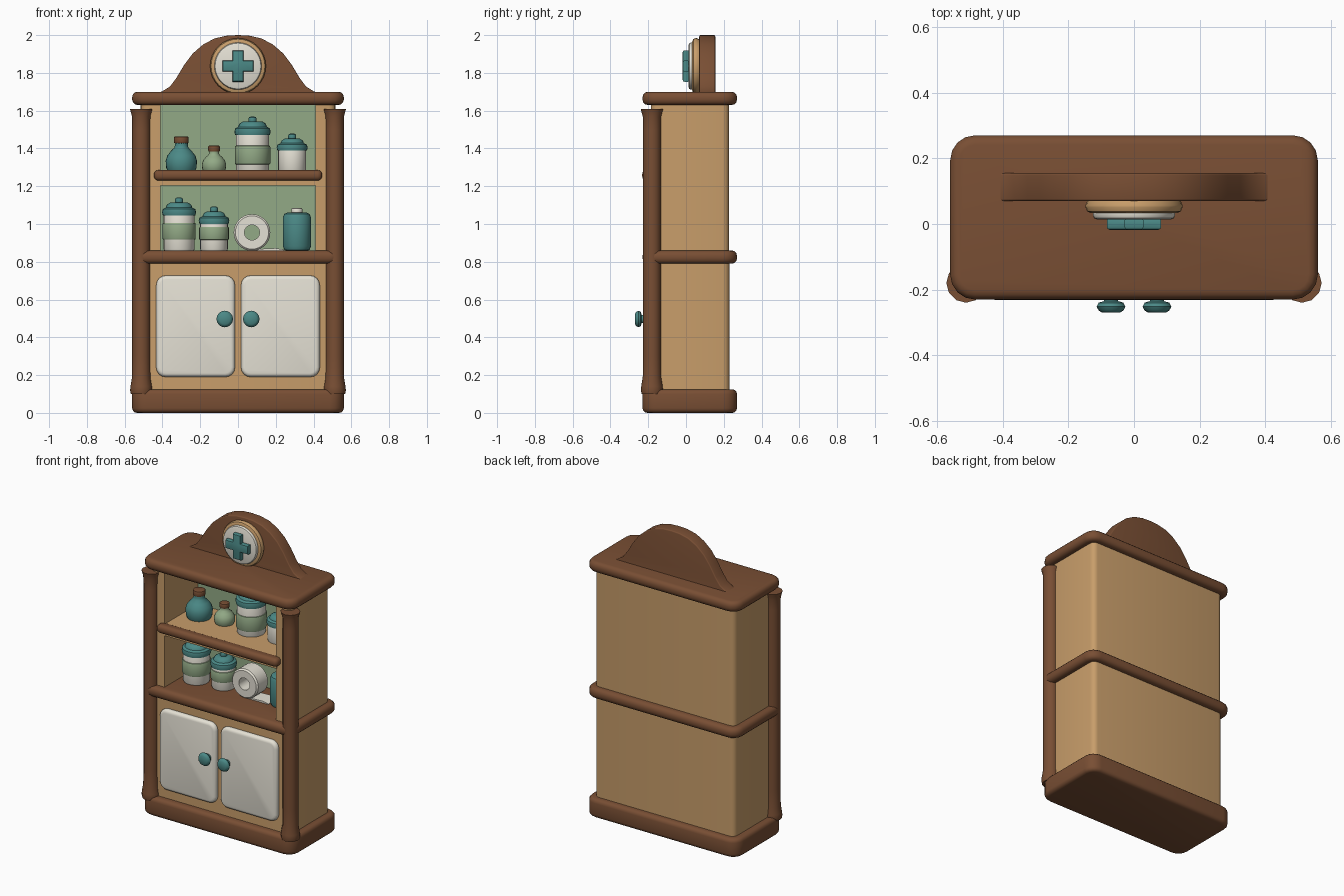
import bpy, bmesh, math
from mathutils import Matrix, Vector

if "Cube" in bpy.data.objects:
    bpy.data.objects.remove(bpy.data.objects["Cube"])

COLORS = {"brown": (0.19, 0.077, 0.034), "tan": (0.58, 0.34, 0.145), "teal": (0.07, 0.25, 0.24),
          "sage": (0.29, 0.40, 0.24), "cream": (0.78, 0.75, 0.66)}
MATS = {}
for key, rgb in COLORS.items():
    MATS[key] = bpy.data.materials.new(key)
    MATS[key].diffuse_color = (*rgb, 1)

FRONT = Matrix.Rotation(math.pi / 2, 4, 'X')  # local z -> world -y, local y -> world z


def finish(name, bm, color, matrix=Matrix()):
    bmesh.ops.remove_doubles(bm, verts=bm.verts, dist=1e-5)
    bmesh.ops.recalc_face_normals(bm, faces=bm.faces)
    bm.transform(matrix)
    me = bpy.data.meshes.new(name)
    bm.to_mesh(me)
    bm.free()
    me.materials.append(MATS[color])
    ob = bpy.data.objects.new(name, me)
    bpy.context.collection.objects.link(ob)
    bpy.ops.object.select_all(action='DESELECT')
    ob.select_set(True)
    bpy.context.view_layer.objects.active = ob
    bpy.ops.object.shade_smooth_by_angle(angle=math.radians(40))
    return ob


def prism(name, pts, lo, hi, color, bevel=0, segs=3, matrix=Matrix()):
    """Extrude an outline from lo to hi and round both rims."""
    bm = bmesh.new()
    bottom = [bm.verts.new((x, y, lo)) for x, y in pts]
    top = [bm.verts.new((x, y, hi)) for x, y in pts]
    caps = [bm.faces.new(bottom), bm.faces.new(top)]
    n = len(pts)
    for i in range(n):
        j = (i + 1) % n
        bm.faces.new((bottom[i], bottom[j], top[j], top[i]))
    bmesh.ops.recalc_face_normals(bm, faces=bm.faces)
    if bevel:
        edges = [e for f in caps for e in f.edges]
        bmesh.ops.bevel(bm, geom=edges, offset=bevel, segments=segs, profile=0.5,
                        affect='EDGES', clamp_overlap=True)
    return finish(name, bm, color, matrix)


def rounded(x0, x1, y0, y1, r, segs=4):
    """Rounded rectangle outline."""
    pts = []
    for k, (cx, cy) in enumerate(((x1 - r, y1 - r), (x0 + r, y1 - r), (x0 + r, y0 + r), (x1 - r, y0 + r))):
        for i in range(segs + 1):
            a = math.pi / 2 * (k + i / segs)
            pts.append((cx + r * math.cos(a), cy + r * math.sin(a)))
    return pts


def lathe(name, prof, loc, color, segs=24, matrix=Matrix()):
    """Revolve a (radius, height) profile."""
    bm = bmesh.new()
    rings = [[bm.verts.new((r * math.cos(2 * math.pi * i / segs), r * math.sin(2 * math.pi * i / segs), z))
              for i in range(segs)] for r, z in prof]
    for a, b in zip(rings, rings[1:]):
        for i in range(segs):
            j = (i + 1) % segs
            bm.faces.new((a[i], a[j], b[j], b[i]))
    bmesh.ops.remove_doubles(bm, verts=bm.verts, dist=1e-5)
    return finish(name, bm, color, Matrix.Translation(Vector(loc)) @ matrix)


def puck(r, z0, z1, c):
    """Solid disc profile with softened rims."""
    k = 0.3 * c
    return [(0, z0), (r - c, z0), (r - k, z0 + k), (r, z0 + c), (r, z1 - c), (r - k, z1 - k), (r - c, z1), (0, z1)]


# plinth, waist and cornice slabs
for name, z0, z1, b in (("plinth", 0, 0.125, 0.025), ("waist_slab", 0.79, 0.86, 0.028), ("cornice", 1.63, 1.70, 0.028)):
    prism(name, rounded(-0.56, 0.56, -0.23, 0.27, 0.075), z0, z1, "brown", b)

# lower cabinet body
prism("lower_body", rounded(-0.515, 0.515, -0.185, 0.23, 0.035), 0.11, 0.80, "tan")

# upper body: U-shaped walls around an open front
outer = rounded(-0.515, 0.515, -0.185, 0.228, 0.035)
half = len(outer) // 2
plan = outer[:half + 5] + [(-0.41, -0.185), (-0.41, 0.18), (0.41, 0.18), (0.41, -0.185)] + outer[half + 5:]
prism("upper_walls", plan, 0.85, 1.64, "tan")
prism("back_panel", [(-0.415, 0.165), (0.415, 0.165), (0.415, 0.185), (-0.415, 0.185)], 0.85, 1.64, "sage")

# shelf with rounded front rail
prism("shelf", [(-0.415, -0.19), (0.415, -0.19), (0.415, 0.17), (-0.415, 0.17)], 1.205, 1.28, "tan")
prism("shelf_rail", rounded(-0.445, 0.445, -0.232, -0.165, 0.025), 1.23, 1.285, "brown", 0.022)

# corner posts, doors and knobs
post = [(0, 0.10), (0.055, 0.10), (0.059, 0.12), (0.057, 0.14), (0.049, 0.19), (0.048, 0.3), (0.048, 1.5),
        (0.049, 1.57), (0.056, 1.595), (0.06, 1.61), (0, 1.61)]
knob = [(0, 0), (0.022, 0), (0.022, 0.025), (0.038, 0.03), (0.044, 0.042), (0.038, 0.053), (0.028, 0.06), (0, 0.06)]
for side, s in (("left", -1), ("right", 1)):
    lathe(side + "_post", post, (s * 0.512, -0.18, 0), "brown", 12)
    x0, x1 = sorted((s * 0.016, s * 0.433))
    prism(side + "_door", rounded(x0, x1, 0.19, 0.727, 0.05), 0.17, 0.215, "cream", 0.02, 3, FRONT)
    lathe(side + "_knob", knob, (s * 0.07, -0.21, 0.497), "teal", 16, FRONT)

# arched pediment
curve = [(0.43, 1.69), (0.40, 1.703), (0.36, 1.728), (0.325, 1.775), (0.285, 1.842), (0.24, 1.902),
         (0.185, 1.95), (0.125, 1.982), (0.06, 1.997)]
arch = curve + [(0, 2.0)] + [(-x, z) for x, z in reversed(curve)]
prism("pediment", arch, -0.155, -0.07, "brown", 0.018, 3, FRONT)

# medallion with cross
lathe("medallion_ring", puck(0.148, -0.075, -0.033, 0.018), (0, 0, 1.836), "tan", 32, FRONT)
lathe("medallion_disc", puck(0.125, -0.05, -0.014, 0.012), (0, 0, 1.836), "cream", 32, FRONT)
w, l = 0.029, 0.083
cross = [(w, w), (w, l), (-w, l), (-w, w), (-l, w), (-l, -w), (-w, -w), (-w, -l), (w, -l), (w, -w), (l, -w), (l, w)]
prism("cross", [(x, z + 1.836) for x, z in cross], -0.02, 0.018, "teal", 0.01, 2, FRONT)


def jar(name, x, y, z, r, body, lid, lid_top, top, band=None):
    """Jar with lid, lid knob and optional band; heights are absolute."""
    lathe(name + "_body", puck(r, z, body, 0.012), (x, y, 0), "cream")
    if band:
        lathe(name + "_band", puck(r + 0.006, *band, 0.007), (x, y, 0), "sage")
    h = lid_top - lid
    lathe(name + "_lid", [(0, lid), (r + 0.004, lid), (r + 0.008, lid + 0.25 * h), (r + 0.004, lid + 0.5 * h),
                          (r - 0.012, lid + 0.62 * h), (r - 0.018, lid + 0.85 * h), (r - 0.035, lid_top),
                          (0, lid_top)], (x, y, 0), "teal")
    lathe(name + "_lid_knob", puck(0.021, lid_top - 0.01, top, 0.01), (x, y, 0), "teal", 16)


jar("tall_jar", 0.077, 0.03, 1.275, 0.088, 1.49, 1.47, 1.542, 1.568, (1.315, 1.415))
jar("plain_jar", 0.287, 0.03, 1.275, 0.074, 1.41, 1.388, 1.452, 1.478)
jar("wide_jar", -0.312, 0.01, 0.855, 0.082, 1.06, 1.045, 1.113, 1.14, (0.917, 1.007))
jar("short_jar", -0.127, 0.03, 0.855, 0.073, 1.015, 1.0, 1.066, 1.092, (0.915, 0.985))


def bottle(name, x, y, r, neck, z, neck_z, cork_z, color):
    """Round-bellied corked bottle."""
    h = neck_z - z
    lathe(name, [(0, z), (r * 0.85, z), (r * 0.97, z + 0.15 * h), (r, z + 0.38 * h), (r * 0.9, z + 0.55 * h),
                 (r * 0.68, z + 0.7 * h), (neck * 1.1, z + 0.82 * h), (neck, z + 0.9 * h), (neck, neck_z),
                 (0, neck_z)], (x, y, 0), color)
    lathe(name + "_cork", puck(neck + 0.005, neck_z - 0.005, cork_z, 0.006), (x, y, 0), "brown", 16)


bottle("round_bottle", -0.30, 0.02, 0.083, 0.034, 1.275, 1.432, 1.463, "teal")
bottle("small_bottle", -0.127, 0.04, 0.064, 0.026, 1.275, 1.388, 1.415, "sage")

# bandage roll with loose tail
lathe("bandage_roll", [(0.04, -0.06), (0.088, -0.06), (0.097, -0.05), (0.097, 0.05), (0.088, 0.06),
                       (0.04, 0.06), (0.04, -0.06)], (0.074, 0.02, 0.955), "cream", 28, FRONT)
prism("bandage_tail", [(0.07, 0.857), (0.24, 0.857), (0.245, 0.864), (0.20, 0.872), (0.07, 0.866)],
      -0.07, 0.03, "cream", 0, 1, FRONT)

# canister with cap
lathe("canister", puck(0.075, 0.855, 1.062, 0.028), (0.312, 0.02, 0), "teal")
lathe("canister_cap", puck(0.03, 1.05, 1.084, 0.008), (0.312, 0.02, 0), "cream", 16)

for m in bpy.data.materials:
    if m.users and not m.is_grease_pencil:
        m.use_nodes = True
        m.node_tree.nodes["Principled BSDF"].inputs["Base Color"].default_value = m.diffuse_color
